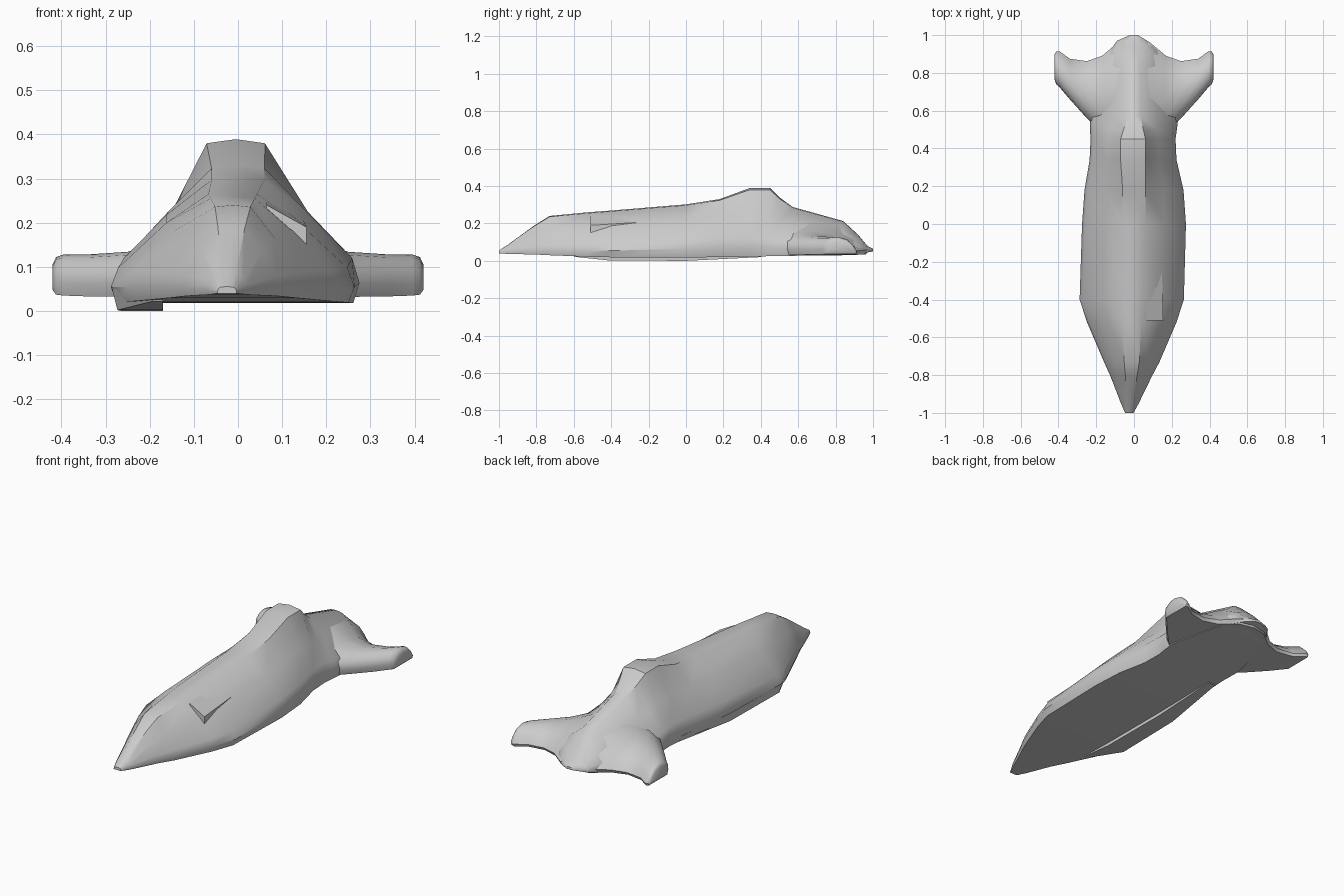
import bpy, bmesh, math


def loft(name, rings, angle):
    """Skin a list of equal-length closed rings, cap both ends, smooth by angle."""
    bm = bmesh.new()
    loops = [[bm.verts.new(p) for p in ring] for ring in rings]
    n = len(loops[0])
    for a, b in zip(loops, loops[1:]):
        for i in range(n):
            j = (i + 1) % n
            bm.faces.new((a[i], a[j], b[j], b[i]))
    bm.faces.new(loops[0])
    bm.faces.new(loops[-1][::-1])
    bmesh.ops.recalc_face_normals(bm, faces=bm.faces[:])
    mesh = bpy.data.meshes.new(name)
    bm.to_mesh(mesh)
    bm.free()
    obj = bpy.data.objects.new(name, mesh)
    bpy.context.collection.objects.link(obj)
    bpy.ops.object.select_all(action='DESELECT')
    obj.select_set(True)
    bpy.context.view_layer.objects.active = obj
    bpy.ops.object.shade_smooth_by_angle(angle=math.radians(angle))
    return obj


# Hull stations: y, centre x, half width, chine z, shoulder x, shoulder z, ridge half width, top z, base z
stations = [
    (-1.00, -0.025, 0.022, 0.047, 0.018, 0.052, 0.012, 0.055, 0.040),
    (-0.95, -0.022, 0.047, 0.060, 0.035, 0.073, 0.018, 0.088, 0.037),
    (-0.81, -0.015, 0.108, 0.078, 0.070, 0.138, 0.030, 0.190, 0.034),
    (-0.73, -0.012, 0.147, 0.086, 0.095, 0.165, 0.040, 0.240, 0.030),
    (-0.52, -0.012, 0.237, 0.092, 0.135, 0.180, 0.050, 0.260, 0.022),
    (-0.40, -0.012, 0.276, 0.098, 0.150, 0.200, 0.055, 0.269, 0.019),
    (0.00, 0.000, 0.275, 0.120, 0.162, 0.218, 0.060, 0.302, 0.018),
    (0.18, 0.000, 0.262, 0.130, 0.158, 0.225, 0.060, 0.330, 0.020),
    (0.34, -0.005, 0.230, 0.130, 0.140, 0.235, 0.066, 0.389, 0.023),
    (0.45, -0.005, 0.225, 0.130, 0.132, 0.228, 0.066, 0.389, 0.025),
    (0.50, -0.003, 0.230, 0.125, 0.125, 0.210, 0.052, 0.340, 0.026),
    (0.57, 0.000, 0.235, 0.115, 0.115, 0.200, 0.035, 0.288, 0.027),
    (0.84, 0.000, 0.170, 0.095, 0.100, 0.155, 0.030, 0.213, 0.030),
    (0.92, 0.000, 0.125, 0.080, 0.085, 0.115, 0.030, 0.140, 0.034),
    (0.97, -0.010, 0.080, 0.063, 0.060, 0.073, 0.025, 0.080, 0.045),
    (1.00, 0.000, 0.020, 0.056, 0.016, 0.061, 0.008, 0.064, 0.050),
]


def hull_ring(y, cx, w, cz, sx, sz, tw, tz, bz):
    half = [(w * 0.95, bz), (w, bz + (cz - bz) * 0.45), (w * 0.94, cz),
            (sx, sz), (tw, tz - (tz - sz) * 0.06)]
    ring = half + [(0, tz)] + [(-x, z) for x, z in reversed(half)]
    return [(cx + x, y, z) for x, z in ring]


loft("hull", [hull_ring(*s) for s in stations], 35)

# Tail wings, rising into the hull ridge: x, leading y, trailing y, top z, base z
wing_spans = [
    (0.00, 0.42, 0.98, 0.235, 0.035),
    (0.08, 0.44, 0.965, 0.205, 0.033),
    (0.17, 0.48, 0.89, 0.160, 0.032),
    (0.25, 0.56, 0.862, 0.134, 0.032),
    (0.34, 0.66, 0.875, 0.128, 0.033),
    (0.395, 0.725, 0.915, 0.128, 0.035),
    (0.412, 0.74, 0.912, 0.122, 0.037),
    (0.420, 0.765, 0.900, 0.105, 0.048),
]
# Wing section as fractions of chord and height
foil = [(0, 0.3), (0.03, 0.65), (0.22, 0.93), (0.45, 1.0), (0.72, 0.85),
        (0.9, 0.5), (1, 0.15), (0.97, 0.0), (0.05, 0.0)]
for side, label in ((-1, "left"), (1, "right")):
    loft(label + "_tail_wing", [
        [(side * x, y0 + (y1 - y0) * u, z0 + (z1 - z0) * v) for u, v in foil]
        for x, y0, y1, z1, z0 in wing_spans], 45)

# Low keel strip under the left edge
loft("left_keel", [
    [(xa, y, 0.05), (xa + 0.012, y, zb), (xb, y, zb), (xb, y, 0.05)]
    for y, xa, xb, zb in ((-0.60, -0.205, -0.17, 0.022),
                          (-0.41, -0.285, -0.17, 0.002),
                          (0.00, -0.275, -0.17, 0.0),
                          (0.40, -0.225, -0.17, 0.020))], 20)

# Wedge-shaped step on the right of the nose, fading back into the hull
loft("nose_step", [
    [(x0, y, z0), (x1, y, z0 - 0.03), (x1, y, z1 - 0.05), (x0, y, z1)]
    for y, x0, x1, z0, z1 in ((-0.51, 0.065, 0.155, 0.15, 0.240),
                              (-0.15, 0.065, 0.145, 0.15, 0.262))], 20)
